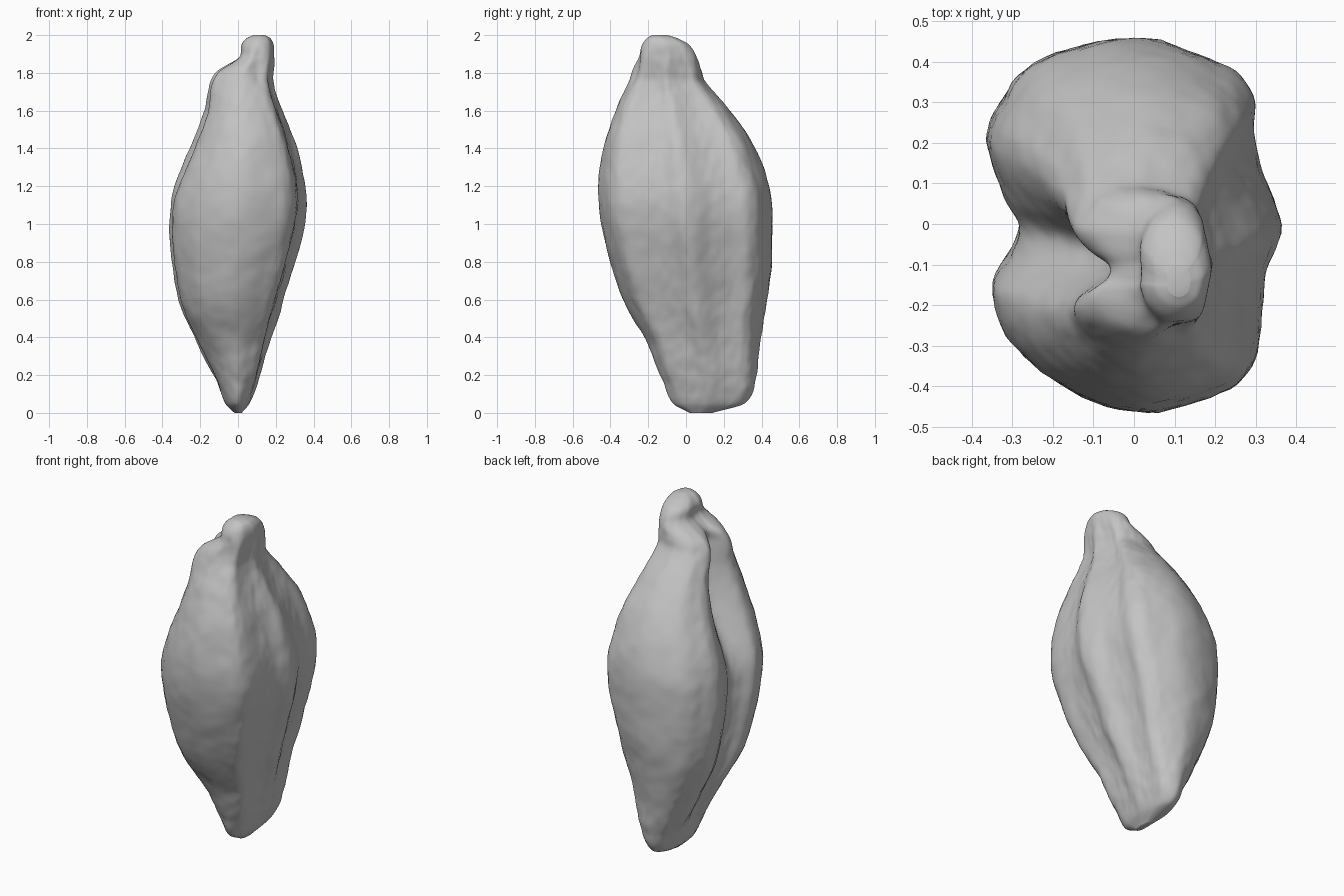
import bpy, math
from mathutils import Vector, noise

if "Cube" in bpy.data.objects:
    bpy.data.objects.remove(bpy.data.objects["Cube"], do_unlink=True)

RING_SIDES = 128
LEVELS = 130

# Height, then the x and y limits of the pod at that height
PROFILE = [
    (0, -.02, .02, .02, .14),
    (.05, -.07, .06, -.07, .31),
    (.18, -.12, .11, -.13, .37),
    (.37, -.215, .165, -.205, .39),
    (.57, -.305, .23, -.32, .425),
    (.79, -.35, .3, -.4, .455),
    (1, -.365, .355, -.45, .458),
    (1.15, -.35, .365, -.465, .45),
    (1.3, -.3, .34, -.455, .41),
    (1.45, -.235, .295, -.425, .34),
    (1.6, -.18, .235, -.375, .235),
    (1.75, -.15, .188, -.305, .105),
    (1.81, -.11, .188, -.285, .085),
    (1.88, 0, .19, -.265, .06),
    (1.95, .015, .188, -.235, .015),
    (1.985, .045, .17, -.205, -.05),
    (2, .08, .14, -.18, -.1),
]

# Cross-section: keeled left side, seam on the right side, rounded front and back
SECTION = [
    (.365, 0), (.315, .13), (.292, .23), (.288, .33), (.2, .41), (0, .465),
    (-.23, .41), (-.33, .3), (-.365, .2), (-.32, .07), (-.28, -.01),
    (-.3, -.08), (-.35, -.17), (-.3, -.3), (-.17, -.41), (.02, -.465),
    (.22, -.41), (.297, -.34), (.312, -.2), (.325, -.11),
]


def smoothstep(low, high, value):
    t = min(1, max(0, (value - low) / (high - low)))
    return t * t * (3 - 2 * t)


def hermite(a, b, slope_a, slope_b, t):
    """Cubic blend of two values with given end slopes."""
    s = 1 - t
    return (a * (1 + 2 * t) * s * s + b * t * t * (3 - 2 * t)
            + slope_a * t * s * s - slope_b * t * t * s)


def limits_at(z):
    """Smoothly interpolated x and y limits at a height."""
    last = len(PROFILE) - 1
    i = max(k for k in range(last) if PROFILE[k][0] <= z)
    before, a = PROFILE[max(i - 1, 0)], PROFILE[i]
    b, after = PROFILE[i + 1], PROFILE[min(i + 2, last)]
    span = b[0] - a[0]
    result = []
    for c in range(1, len(a)):
        slope_a = (b[c] - before[c]) / (b[0] - before[0]) * span
        slope_b = (after[c] - a[c]) / (after[0] - a[0]) * span
        result.append(hermite(a[c], b[c], slope_a, slope_b, (z - a[0]) / span))
    return result


def sample_section():
    """Closed smooth curve through the section, scaled to a unit square."""
    n = len(SECTION)
    points = []
    for k in range(RING_SIDES):
        position = k * n / RING_SIDES
        i = int(position)
        p = [SECTION[(i + j - 1) % n] for j in range(4)]
        points.append([hermite(p[1][c], p[2][c], (p[2][c] - p[0][c]) / 2,
                               (p[3][c] - p[1][c]) / 2, position - i)
                       for c in range(2)])
    for c in range(2):
        low, high = min(p[c] for p in points), max(p[c] for p in points)
        for p in points:
            p[c] = 2 * (p[c] - low) / (high - low) - 1
    return points


def build_pod():
    section = sample_section()
    verts, faces = [], []
    for level in range(LEVELS + 1):
        z = 1 - math.cos(math.pi * level / LEVELS)
        x_low, x_high, y_low, y_high = limits_at(z)
        # The ends are rounder, and the seam opens wider below the neck
        roundness = 1 - smoothstep(0, .3, z) + smoothstep(1.75, 1.95, z)
        seam = .4 * smoothstep(1, 1.6, z) * (1 - smoothstep(1.74, 1.88, z))
        for u, v in section:
            angle = math.atan2(v, u)
            if u < 0:
                u += seam * math.exp(-((v + .1) / .25) ** 2)
            u += (math.cos(angle) - u) * roundness * .7
            v += (math.sin(angle) - v) * roundness * .7
            x = (x_low + x_high + u * (x_high - x_low)) / 2
            y = (y_low + y_high + v * (y_high - y_low)) / 2
            # Gentle wrinkles running mostly lengthwise
            spot = Vector((x * 9, y * 9, z * 5))
            bump = .006 * noise.noise(spot) + .004 * noise.noise(spot * 3)
            bump *= smoothstep(0, .15, z) * (1 - smoothstep(1.85, 2, z))
            # Shallow dimple in the front of the neck
            dimple = Vector((x - .11, y + .27, (z - 1.84) / 2)).length
            bump -= .025 * math.exp(-(dimple / .045) ** 2)
            verts.append((x + bump * math.cos(angle),
                          y + bump * math.sin(angle), z))
    for level in range(LEVELS):
        low, high = level * RING_SIDES, (level + 1) * RING_SIDES
        for k in range(RING_SIDES):
            j = (k + 1) % RING_SIDES
            faces.append((low + k, low + j, high + j, high + k))
    # Close the tip and the top of the neck
    faces.append(tuple(reversed(range(RING_SIDES))))
    faces.append(tuple(range(LEVELS * RING_SIDES, (LEVELS + 1) * RING_SIDES)))

    mesh = bpy.data.meshes.new("seed_pod")
    mesh.from_pydata(verts, [], faces)
    mesh.update()
    pod = bpy.data.objects.new("seed_pod", mesh)
    bpy.context.collection.objects.link(pod)
    return pod


# Plain grey husk
husk = bpy.data.materials.new("husk_grey")
husk.use_nodes = True
grey = (.55, .55, .55, 1)
husk.diffuse_color = grey
husk.node_tree.nodes["Principled BSDF"].inputs["Base Color"].default_value = grey

pod = build_pod()
pod.data.materials.append(husk)
for polygon in pod.data.polygons:
    polygon.use_smooth = True
